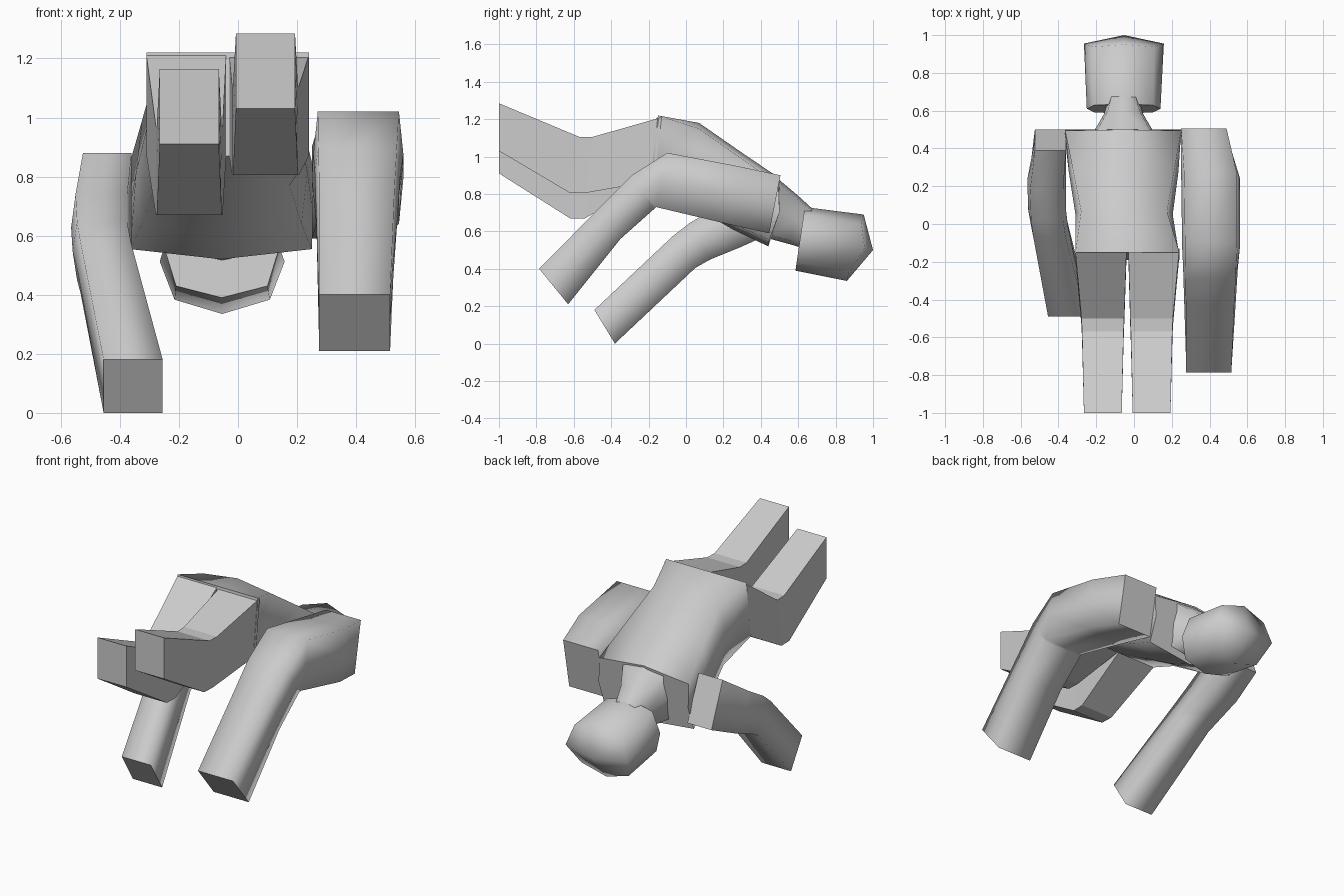
import bpy, bmesh
from mathutils import Vector

if "Cube" in bpy.data.objects:
    bpy.data.objects.remove(bpy.data.objects["Cube"])


def loft(name, sections, smooth=True, tip=None):
    """Skin 8-point rings. Section: x0, x1, (top y, z), (bottom y, z), side inset, top inset, mid shift."""
    bm = bmesh.new()
    rings = []
    for x0, x1, top, bot, s, t, f in sections:
        t3, b3 = Vector((0, *top)), Vector((0, *bot))
        up = (t3 - b3).normalized()
        cx = (x0 + x1) / 2
        mid = (t3 + b3) / 2 + Vector((0, f, 0))

        def at(v, x, inset=0):
            p = v + up * inset
            return bm.verts.new((x, p.y, p.z))
        rings.append([at(b3, x0 + s, t), at(b3, cx), at(b3, x1 - s, t), at(mid, x1),
                      at(t3, x1 - s, -t), at(t3, cx), at(t3, x0 + s, -t), at(mid, x0)])
    for a, b in zip(rings, rings[1:]):
        for i in range(8):
            j = (i + 1) % 8
            bm.faces.new((a[i], a[j], b[j], b[i])).smooth = smooth
    bm.faces.new(rings[0][::-1])
    last = rings[-1]
    if tip:
        c = bm.verts.new(tip)
        for i in range(8):
            bm.faces.new((last[i], last[(i + 1) % 8], c)).smooth = smooth
    else:
        bm.faces.new(last)
    # keep the end rims sharp
    for ring in (rings[:1] if tip else [rings[0], last]):
        for i in range(8):
            bm.edges.get((ring[i], ring[(i + 1) % 8])).smooth = False
    bmesh.ops.recalc_face_normals(bm, faces=bm.faces)
    me = bpy.data.meshes.new(name)
    bm.to_mesh(me)
    bm.free()
    ob = bpy.data.objects.new(name, me)
    bpy.context.collection.objects.link(ob)
    return ob


# Torso, from hips to shoulders
loft("torso", [
    (-.31, .24, (-.15, 1.22), (-.19, .87), 0, 0, 0),
    (-.31, .205, (.07, 1.18), (.03, .74), .03, .03, 0),
    (-.345, .235, (.30, 1.02), (.25, .61), .02, .03, 0),
    (-.365, .25, (.50, .885), (.44, .52), 0, .035, .03),
])

# Neck, running into the head
loft("neck", [
    (-.23, .12, (.47, .90), (.45, .56), .02, .02, 0),
    (-.16, .05, (.60, .79), (.56, .53), .02, .02, 0),
    (-.13, .02, (.71, .69), (.66, .50), .02, .01, 0),
])

# Head, rounded at the crown
loft("head", [
    (-.25, .14, (.635, .73), (.585, .39), .04, .04, 0),
    (-.265, .158, (.95, .69), (.86, .335), .05, .05, .05),
], tip=(-.053, 1.0, .50))

# Legs: hip, two knee rings, foot end
for name, x, hip, knee, foot in (("left_leg", -.175, -.15, .97, .91),
                                 ("right_leg", .105, -.13, 1.105, 1.03)):
    side = 1 if x > 0 else -1
    xf = x - .012 * side if side > 0 else x + .01
    loft(name, [
        (x - .135, x + .135, (hip, 1.21), (hip - .04, .87), 0, 0, 0),
        (xf - .113, xf + .113, (-.50, knee), (-.54, knee - .3), 0, 0, 0),
        (xf - .11, xf + .11, (-.57, knee), (-.62, knee - .3), 0, 0, 0),
        (xf - .1, xf + .1, (-1, foot + .255), (-1, foot), 0, 0, 0),
    ], smooth=False)

# Raised right arm
loft("right_arm", [
    (.25, .49, (.505, .90), (.445, .59), 0, 0, 0),
    (.25, .56, (.27, .95), (.22, .64), .015, 0, 0),
    (.255, .56, (-.10, 1.02), (-.16, .73), .015, 0, 0),
    (.26, .55, (-.29, .90), (-.17, .72), .012, 0, 0),
    (.265, .54, (-.43, .76), (-.35, .56), .01, 0, 0),
    (.275, .515, (-.785, .40), (-.63, .21), 0, 0, 0),
])

# Lowered left arm
loft("left_arm", [
    (-.525, -.36, (.39, .88), (.50, .61), 0, 0, 0),
    (-.565, -.36, (.18, .74), (.29, .515), .015, 0, 0),
    (-.56, -.36, (.02, .645), (.13, .45), .015, 0, 0),
    (-.545, -.35, (-.07, .575), (.05, .405), .012, 0, 0),
    (-.455, -.255, (-.49, .18), (-.38, 0), 0, 0, 0),
])
